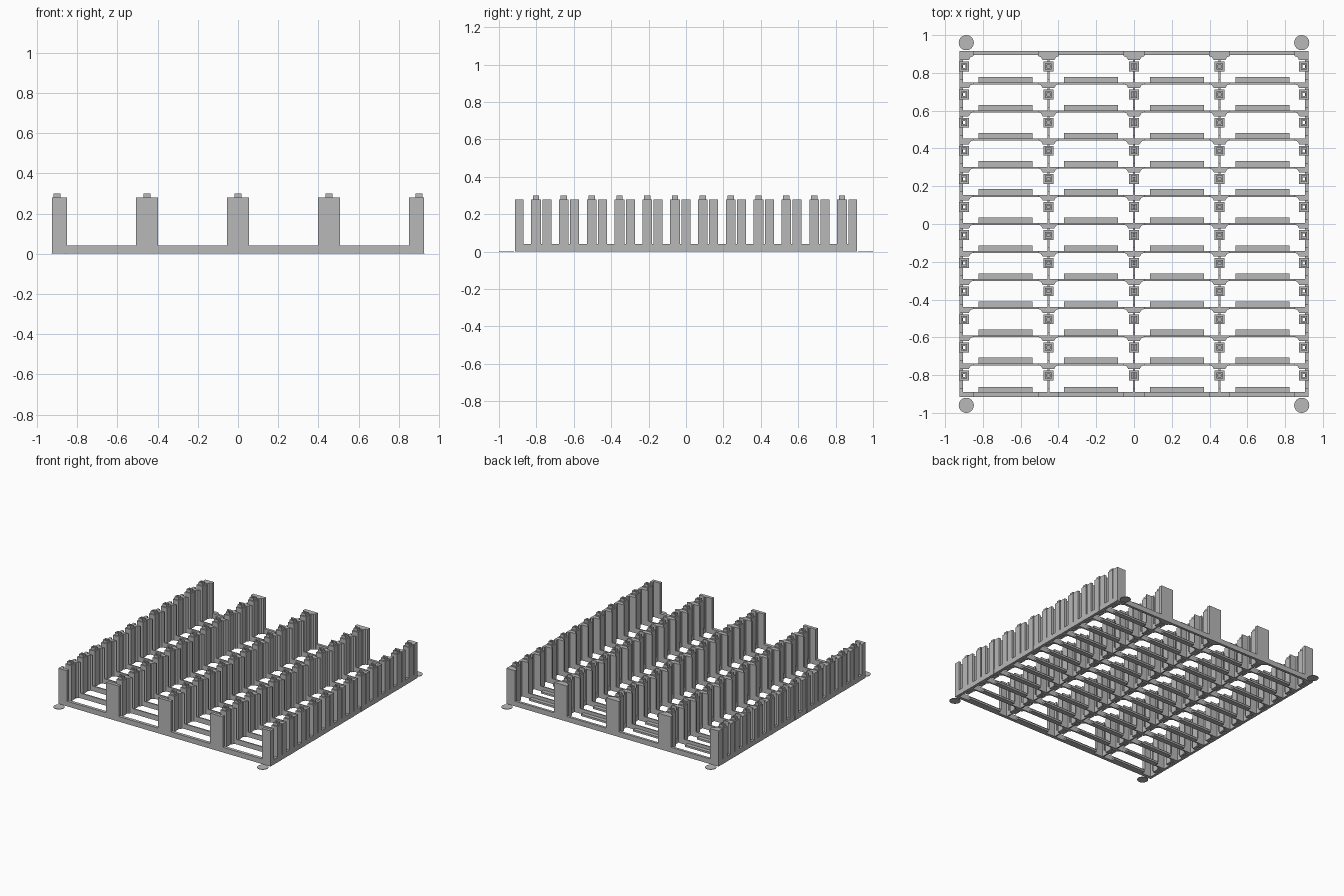
import bpy, bmesh, math

cube = bpy.data.objects.get("Cube")
if cube:
    bpy.data.objects.remove(cube)

grey = bpy.data.materials.new("plastic grey")
grey.use_nodes = True
grey.diffuse_color = (0.48, 0.48, 0.48, 1)
grey.node_tree.nodes["Principled BSDF"].inputs["Base Color"].default_value = (0.48, 0.48, 0.48, 1)


def finish(name, bm):
    bmesh.ops.recalc_face_normals(bm, faces=bm.faces)
    mesh = bpy.data.meshes.new(name)
    bm.to_mesh(mesh)
    bm.free()
    mesh.materials.append(grey)
    obj = bpy.data.objects.new(name, mesh)
    bpy.context.collection.objects.link(obj)
    return obj


def prism(bm, outline, height):
    """Extrude a plan outline up from the ground."""
    face = bm.faces.new([bm.verts.new((x, y, 0)) for x, y in outline])
    top = bmesh.ops.extrude_face_region(bm, geom=[face])["geom"]
    verts = [v for v in top if isinstance(v, bmesh.types.BMVert)]
    bmesh.ops.translate(bm, verts=verts, vec=(0, 0, height))


def box(bm, x0, x1, y0, y1, height):
    prism(bm, [(x0, y0), (x1, y0), (x1, y1), (x0, y1)], height)


def square_tube(bm, cx, cy, profile):
    """Sweep a closed (half width, z) profile around a square."""
    corners = [(1, 1), (-1, 1), (-1, -1), (1, -1)]
    rings = [[bm.verts.new((cx + sx * r, cy + sy * r, z)) for r, z in profile]
             for sx, sy in corners]
    n = len(profile)
    for i in range(4):
        a, b = rings[i], rings[(i + 1) % 4]
        for j in range(n):
            k = (j + 1) % n
            bm.faces.new((a[j], a[k], b[k], b[j]))


X, Y = 0.925, 0.915          # frame half sizes
RAIL, TALL, TIP = 0.04, 0.28, 0.3
PITCH, FIRST = 0.1487, -0.802
ROWS = [FIRST + PITCH * k for k in range(12)]
DIVIDERS = [-0.453, 0, 0.453]
BAYS = [-0.68, -0.2275, 0.2275, 0.68]
SIDES = (-1, 1)

# Outer frame
bm = bmesh.new()
box(bm, -X, X, -Y, -0.89, RAIL)
box(bm, -X, X, 0.895, Y, RAIL)
for s in SIDES:
    box(bm, s * X, s * 0.905, -Y, Y, RAIL)
finish("outer_frame", bm)

# Lengthwise ribs and cross rails
bm = bmesh.new()
for x in DIVIDERS:
    box(bm, x - 0.005, x + 0.005, -0.9, 0.9, RAIL)
for y in ROWS[:-1]:
    box(bm, -0.91, 0.91, y + 0.054, y + 0.064, RAIL)
finish("cross_rails", bm)

# Low ledges at the bottom of each bay
bm = bmesh.new()
for x in BAYS:
    box(bm, x - 0.142, x + 0.142, -0.9, -0.862, 0.015)
    for y in ROWS[:-1]:
        box(bm, x - 0.142, x + 0.142, y + 0.06, y + 0.094, 0.015)
finish("slot_ledges", bm)

# Hollow posts with a narrower raised tip
post = [(0.026, 0), (0.026, TALL), (0.017, TALL), (0.017, TIP), (0.008, TIP), (0.008, 0)]
bm = bmesh.new()
for y in ROWS:
    for x in [-0.9] + DIVIDERS + [0.9]:
        square_tube(bm, x, y, post)
finish("clip_posts", bm)

# Tapered guide walls behind each post, with a thin fin
bm = bmesh.new()
for k, y in enumerate(ROWS):
    last = k == len(ROWS) - 1
    near, shoulder = y + 0.034, y + 0.05
    far = Y if last else y + 0.064
    for x in DIVIDERS:
        prism(bm, [(x - 0.03, near), (x + 0.03, near), (x + 0.04, shoulder),
                   (x + 0.055, shoulder + 0.005), (x + 0.055, far),
                   (x - 0.055, far), (x - 0.055, shoulder + 0.005),
                   (x - 0.04, shoulder)], TALL)
        if not last:
            box(bm, x - 0.005, x + 0.005, far, y + 0.082, TALL)
    for s in SIDES:
        prism(bm, [(s * X, near), (s * 0.875, near), (s * 0.865, shoulder),
                   (s * 0.85, shoulder + 0.005), (s * 0.85, far), (s * X, far)], TALL)
        if not last:
            box(bm, s * X, s * 0.905, far, y + 0.082, TALL)
finish("guide_walls", bm)

# Front end walls
bm = bmesh.new()
for x in DIVIDERS:
    box(bm, x - 0.055, x + 0.055, -Y, -0.89, TALL)
    box(bm, x - 0.005, x + 0.005, -0.89, -0.87, TALL)
for s in SIDES:
    box(bm, s * X, s * 0.85, -Y, -0.89, TALL)
    box(bm, s * X, s * 0.905, -0.89, -0.87, TALL)
finish("front_walls", bm)

# Thin corner discs
for sx in SIDES:
    for sy in SIDES:
        bm = bmesh.new()
        ring = [math.tau * i / 32 for i in range(32)]
        prism(bm, [(sx * 0.888 + 0.04 * math.cos(a), sy * 0.96 + 0.04 * math.sin(a))
                   for a in ring], 0.004)
        finish(("front" if sy < 0 else "back") + ("_left" if sx > 0 else "_right") + "_corner_disc", bm)
